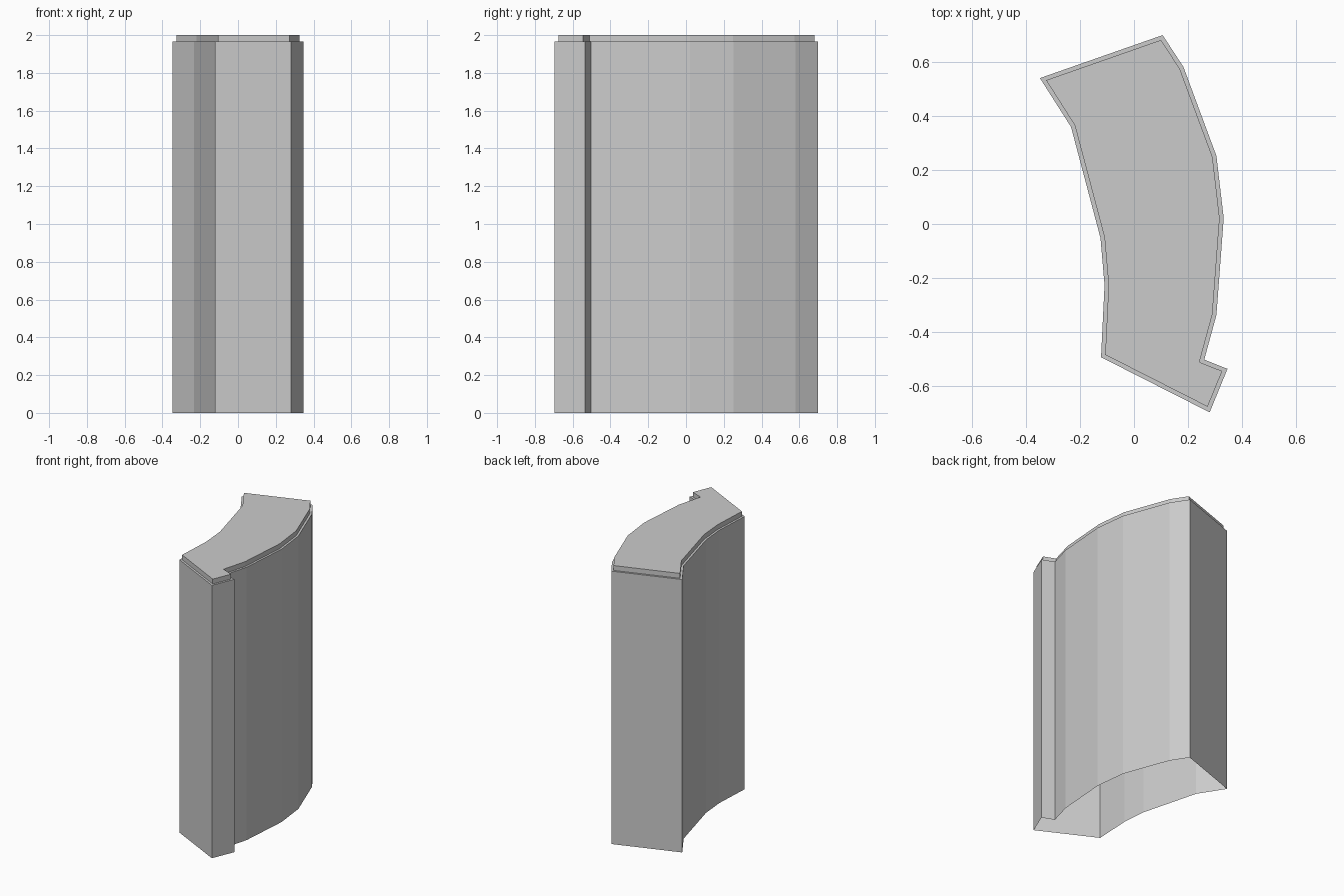
import bpy
import bmesh

cube = bpy.data.objects.get("Cube")
if cube:
    bpy.data.objects.remove(cube, do_unlink=True)

BODY_TOP = 1.965
TOP = 2.0
LIP_INSET = 0.015

# Plan outline of the curved block, counter-clockwise from the front left corner
outline = [
    (-0.122, -0.493), (0.28, -0.697), (0.346, -0.536), (0.26, -0.502),
    (0.305, -0.337), (0.332, 0.022), (0.305, 0.252), (0.183, 0.581),
    (0.106, 0.699), (-0.348, 0.54), (-0.233, 0.359), (-0.124, -0.052),
    (-0.109, -0.226),
]

grey = bpy.data.materials.new("plain grey")
grey.use_nodes = True
colour = (0.6, 0.6, 0.6, 1.0)
grey.diffuse_color = colour
grey.node_tree.nodes["Principled BSDF"].inputs["Base Color"].default_value = colour


def raise_face(bm, face, height):
    """Extrude a face straight up, leaving its old place open."""
    result = bmesh.ops.extrude_face_region(bm, geom=[face])["geom"]
    verts = [g for g in result if isinstance(g, bmesh.types.BMVert)]
    bmesh.ops.translate(bm, verts=verts, vec=(0, 0, height))
    if face.is_valid:
        bmesh.ops.delete(bm, geom=[face], context='FACES_ONLY')
    return next(g for g in result if isinstance(g, bmesh.types.BMFace))


bm = bmesh.new()
base = bm.faces.new([bm.verts.new((x, y, 0)) for x, y in outline])
base.normal_update()

# Tall walls, open underneath
cap = raise_face(bm, base, BODY_TOP)
bm.normal_update()

# Narrow ledge and raised top lip
bmesh.ops.inset_region(bm, faces=[cap], thickness=LIP_INSET, use_even_offset=True)
raise_face(bm, cap, TOP - BODY_TOP)
bmesh.ops.recalc_face_normals(bm, faces=bm.faces[:])

mesh = bpy.data.meshes.new("curved_block")
bm.to_mesh(mesh)
bm.free()
mesh.materials.append(grey)
block = bpy.data.objects.new("curved_block", mesh)
bpy.context.collection.objects.link(block)
